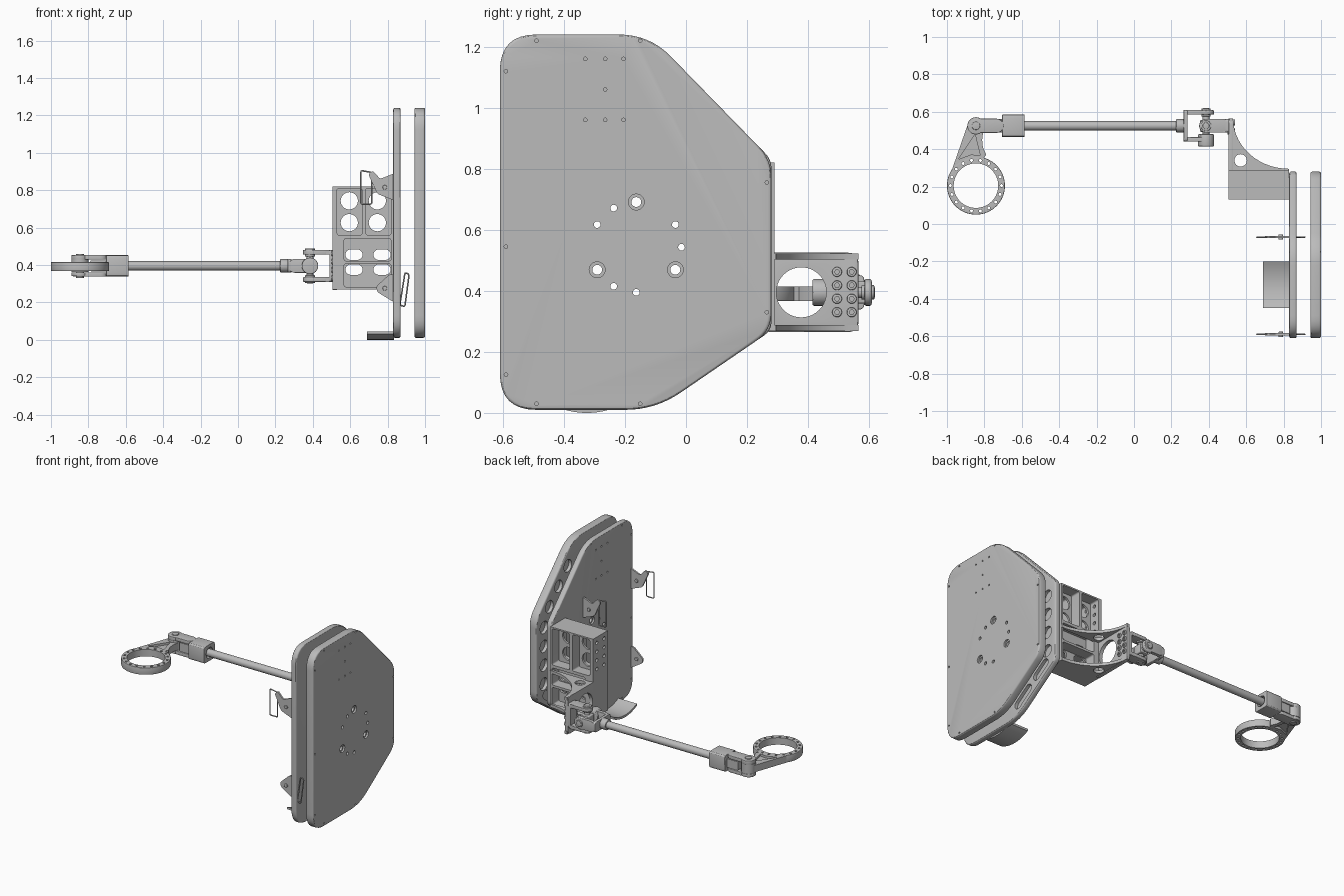
import bpy, bmesh, math
from mathutils import Vector

old = bpy.data.objects.get("Cube")
if old:
    bpy.data.objects.remove(old, do_unlink=True)

grey = bpy.data.materials.new("machined grey")
grey.use_nodes = True
grey.diffuse_color = (0.5, 0.5, 0.5, 1)
grey.node_tree.nodes["Principled BSDF"].inputs["Base Color"].default_value = (0.5, 0.5, 0.5, 1)
made = []


# ---- 2D outlines ----
def circle(u, v, r, n=32):
    return [(u + r * math.cos(i * math.tau / n), v + r * math.sin(i * math.tau / n)) for i in range(n)]


def capsule(a, b, r, n=10):
    t = math.atan2(b[1] - a[1], b[0] - a[0])
    out = []
    for c, start in ((b, t - math.pi / 2), (a, t + math.pi / 2)):
        out += [(c[0] + r * math.cos(start + i * math.pi / n), c[1] + r * math.sin(start + i * math.pi / n))
                for i in range(n + 1)]
    return out


def rounded(pts, cut, n=8):
    """Round every corner with a curve that starts `cut` away from it."""
    cuts = cut if isinstance(cut, list) else [cut] * len(pts)
    out = []
    for i, c in enumerate(cuts):
        p, prev, nxt = Vector(pts[i]), Vector(pts[i - 1]), Vector(pts[(i + 1) % len(pts)])
        a, b = p + (prev - p).normalized() * c, p + (nxt - p).normalized() * c
        for k in range(n + 1):
            t = k / n
            out.append(tuple(a * (1 - t) ** 2 + p * 2 * t * (1 - t) + b * t * t))
    return out


def rect(u0, u1, v0, v1, r=0.0):
    pts = [(u0, v0), (u1, v0), (u1, v1), (u0, v1)]
    return rounded(pts, r, 5) if r else pts


# ---- solids ----
def place(axis, u, v, w):
    return {"x": (w, u, v), "y": (u, w, v), "z": (u, v, w)}[axis]


def extrude(bm, pts, axis, lo, hi, bevel=0):
    a = [bm.verts.new(place(axis, u, v, lo)) for u, v in pts]
    b = [bm.verts.new(place(axis, u, v, hi)) for u, v in pts]
    caps = [bm.faces.new(a), bm.faces.new(b)]
    for i in range(len(pts)):
        bm.faces.new((a[i - 1], a[i], b[i], b[i - 1]))
    bmesh.ops.recalc_face_normals(bm, faces=bm.faces)
    if bevel:
        edges = [e for f in caps for e in f.edges]
        bmesh.ops.bevel(bm, geom=edges, offset=bevel, segments=3, profile=0.5, affect="EDGES")


def to_object(name, bm):
    mesh = bpy.data.meshes.new(name)
    bm.to_mesh(mesh)
    bm.free()
    ob = bpy.data.objects.new(name, mesh)
    bpy.context.collection.objects.link(ob)
    return ob


def prism(name, pts, axis, lo, hi, bevel=0, cuts=()):
    bm = bmesh.new()
    extrude(bm, pts, axis, lo, hi, bevel)
    ob = to_object(name, bm)
    for group in cuts:
        cb = bmesh.new()
        for args in group:
            extrude(cb, *args)
        cutter = to_object("cutter", cb)
        mod = ob.modifiers.new("cut", "BOOLEAN")
        mod.object, mod.solver = cutter, "EXACT"
        bpy.context.view_layer.update()
        ob_eval = ob.evaluated_get(bpy.context.evaluated_depsgraph_get())
        result = bpy.data.meshes.new_from_object(ob_eval)
        ob.modifiers.clear()
        ob.data = result
        bpy.data.objects.remove(cutter, do_unlink=True)
    ob.data.materials.clear()
    ob.data.materials.append(grey)
    made.append(ob)
    return ob


def rod(name, axis, u, v, r, lo, hi, bevel=0, cuts=()):
    return prism(name, circle(u, v, r), axis, lo, hi, bevel, cuts)


# ---- twin plates ----
outline = [(-.61, .01), (-.1, .01), (.28, .27), (.28, .83), (-.12, 1.24), (-.61, 1.24)]
tiny = [(y, z) for y in (-.49, -.15) for z in (.03, 1.22)] + [(-.59, z) for z in (.125, .545, 1.12)]
tiny += [(.265, .33), (.265, .755), (-.265, 1.06)] + [(y, z) for y in (-.33, -.265, -.205) for z in (.96, 1.16)]


def on_ring(deg, r=.148):
    return -.163 + r * math.cos(math.radians(deg)), .543 + r * math.sin(math.radians(deg))


pockets = [circle(.2, z, .042, 20) for z in (.36, .49, .62, .75)]
pockets += [circle(.14 - .1 * i, .87 + .103 * i, .042, 20) for i in range(3)]
pockets += [capsule((-.08, .1), (.02, .17), .03), capsule((.1, .225), (.18, .28), .03)]
for name, lo, hi, skin, inner, corner in (("inner_plate", .83, .87, .83, .87, .03),
                                          ("outer_plate", .943, 1.0, 1.0, .943, .06)):
    through = [(circle(*on_ring(d), .011, 16), "x", lo - .1, hi + .1) for d in (0, 30, 120, 150, 240, 270)]
    through += [(circle(*on_ring(d), .016, 20), "x", lo - .1, hi + .1) for d in (90, 210, 330)]
    through += [(circle(*p, .006, 10), "x", skin - .012, skin + .012) for p in tiny]
    sunk = [(circle(*on_ring(d), .026, 24), "x", skin - .012, skin + .012) for d in (90, 210, 330)]
    sunk += [(p, "x", inner - .022, inner + .022) for p in pockets]
    prism(name, rounded(outline, [.12, .1, corner, corner, .1, .12]), "x", lo, hi, .01, (through, sunk))

# ---- mounting box with recessed cells ----
cells = [rect(.53, .663, .56, .81, .012), rect(.684, .818, .56, .81, .012),
         rect(.567, .818, .422, .54, .012), rect(.567, .818, .283, .406, .012)]
holes = [circle(x, z, .046) for x in (.595, .745) for z in (.626, .743)]
holes += [capsule((x - .018, z), (x + .018, z), .028) for x in (.62, .77) for z in (.375, .455)]
side = [(circle(y, z, .012, 14), "x", .49, .54) for y in (.17, .25) for z in (.6, .66, .72, .78)]
prism("mounting_box", rect(.505, .83, .27, .82), "y", .13, .29, 0,
      ([(c, "y", .1, .2) for c in cells] + [(c, "y", .215, .32) for c in cells],
       [(h, "y", .1, .32) for h in holes] + side))

# ---- side flange with curved gussets ----
prism("side_flange", rounded([(.27, .265), (.565, .265), (.565, .525), (.27, .525)], [.002, .035, .035, .002]),
      "x", .505, .53, .004, ([(circle(.378, .395, .082, 40), "x", .4, .6)],))
arc = [(.83 - .3 * math.sin(t), .565 - .27 * math.cos(t)) for t in [i * math.pi / 28 for i in range(15)]]
gusset = [(.51, .28), (.83, .28)] + arc + [(.51, .565)]
for name, z in (("lower_gusset", .268), ("upper_gusset", .502)):
    prism(name, gusset, "z", z, z + .02, 0, ([(circle(.57, .34, .033), "z", z - .1, z + .1)],))
for y in (.495, .543):
    for z in (.33, .374, .418, .462):
        rod("flange_bolt", "x", y, z, .016, .5, .54, .003, ([(circle(y, z, .008, 6), "x", .533, .56)],))

# ---- universal joint ----
AY, AZ, JX = .525, .395, .385
prism("fixed_yoke_base", rect(AY - .036, AY + .036, AZ - .085, AZ + .085, .015), "x", .488, .507)
prism("moving_yoke_base", rect(AY - .085, AY + .085, AZ - .036, AZ + .036, .02), "x", .265, .287, .004)
for s in (-1, 1):
    lo, hi = sorted((s * .06, s * .085))
    prism("fixed_yoke_prong", capsule((JX, AY), (.465, AY), .037), "z", AZ + lo, AZ + hi, .003)
    prism("moving_yoke_prong", capsule((JX, AZ), (.305, AZ), .037), "y", AY + lo, AY + hi, .003)
    lo, hi = sorted((s * .05, s * .092))
    rod("upright_boss", "z", JX, AY, .028, AZ + lo, AZ + hi, .003)
    rod("cross_boss", "y", JX, AZ, .044, AY + lo * 1.2, AY + hi * .9, .006)
    rod("cross_boss_end", "y", JX, AZ, .024, AY + lo, AY + hi, .003)
rod("upright_pin", "z", JX, AY, .018, AZ - .094, AZ + .094, .003)
rod("cross_pin", "y", JX, AZ, .018, AY - .094, AY + .094, .003)
prism("joint_core", rect(JX - .032, JX + .032, AZ - .032, AZ + .032, .008), "y", AY - .032, AY + .032, .006)
rod("shaft_collar", "x", AY, AZ, .036, .225, .27, .005)
for x in (.467,):
    prism("fixed_yoke_bridge", rect(AY - .036, AY + .036, AZ - .085, AZ - .06), "x", x, .49)
    prism("fixed_yoke_bridge", rect(AY - .036, AY + .036, AZ + .06, AZ + .085), "x", x, .49)

# ---- shaft and end block ----
rod("shaft", "x", AY, AZ, .025, -.6, .24)
prism("end_block", rounded([(AY - .06, AZ - .057), (AY + .06, AZ - .057), (AY + .06, AZ + .057),
                            (AY - .06, AZ + .057)], .02, 3), "x", -.705, -.585, .003,
      ([(circle(AY, AZ, .036), "x", -.61, -.5)],))
prism("end_block_tongue", rect(-.79, -.7, AZ - .03, AZ + .03, .008), "y", AY - .036, AY + .036)

# ---- clevis and ring arm ----
EX, RY = -.845, .205
for s in (-1, 1):
    lo, hi = sorted((s * .034, s * .058))
    prism("clevis_prong", capsule((EX, AY), (-.735, AY), .038), "z", AZ + lo, AZ + hi, .003)
    rod("clevis_washer", "z", EX, AY, .046, AZ + lo * .95, AZ + hi, .003)
rod("clevis_pin", "z", EX, AY, .022, AZ - .064, AZ + .064, .003)
rod("arm_eye", "z", EX, AY, .046, AZ - .033, AZ + .033)

ring_holes = [(circle(EX + .137 * math.cos(a), RY + .137 * math.sin(a), .008, 10), "z", .3, .5)
              for a in [i * math.tau / 18 for i in range(18)]]
rod_ring = prism("clamp_ring", circle(EX, RY, .155, 64), "z", .367, .415, .003,
                 ([(circle(EX, RY, .119, 64), "z", .3, .5)], ring_holes))
seat = [(EX + .15 * math.cos(math.radians(d)), RY + .15 * math.sin(math.radians(d))) for d in range(155, 69, -8)]
arm = [(-.888, .535)] + seat + [(-.79, .37), (-.808, .41), (-.812, .45), (-.803, .52)]
triangle = rounded([(-.85, .48), (-.94, .345), (-.87, .372), (-.822, .365)], .008, 3)
prism("ring_arm", arm, "z", .367, .415, 0,
      ([(triangle, "z", .4, .45), (triangle, "z", .33, .382)],))

# ---- toggle latches with wire bails ----
upper = rounded([(.835, .745), (.835, .89), (.76, .86), (.72, .905), (.697, .885), (.745, .78)], .012, 4)
lower = rounded([(.835, .2), (.835, .35), (.81, .35), (.738, .285), (.745, .255)], .014, 4)
bails = {"upper": [(.657, .905), (.715, .895), (.715, .725), (.657, .725)],
         "lower": [(.865, .185), (.892, .178), (.915, .35), (.893, .36)]}
for y in (-.07, -.59):
    for name, plate, pivot in (("upper", upper, (.785, .815)), ("lower", lower, (.785, .275))):
        prism(name + "_latch_plate", plate, "y", y - .006, y + .006)
        rod(name + "_latch_pivot", "y", *pivot, .012, y - .014, y + .014, .002)
        curve = bpy.data.curves.new(name + "_latch_bail", "CURVE")
        curve.dimensions, curve.bevel_depth, curve.bevel_resolution = "3D", .004, 2
        path = rounded(bails[name], .01, 3)
        spline = curve.splines.new("POLY")
        spline.points.add(len(path) - 1)
        for pt, (u, v) in zip(spline.points, path):
            pt.co = (u, y, v, 1)
        spline.use_cyclic_u = True
        curve.materials.append(grey)
        bpy.context.collection.objects.link(bpy.data.objects.new(name + "_latch_bail", curve))

# ---- curved foot tongue ----
steps = [i / 8 - 1 for i in range(17)]
under = [(-.325 + .125 * t, .03 * t * t) for t in steps]
over = [(y, z + .015) for y, z in reversed(under)]
prism("foot_tongue", under + over, "x", .69, .835)

# ---- smooth round surfaces, keep hard edges ----
bpy.ops.object.select_all(action="DESELECT")
for ob in made:
    ob.select_set(True)
bpy.context.view_layer.objects.active = made[0]
bpy.ops.object.shade_smooth_by_angle(angle=math.radians(30))
